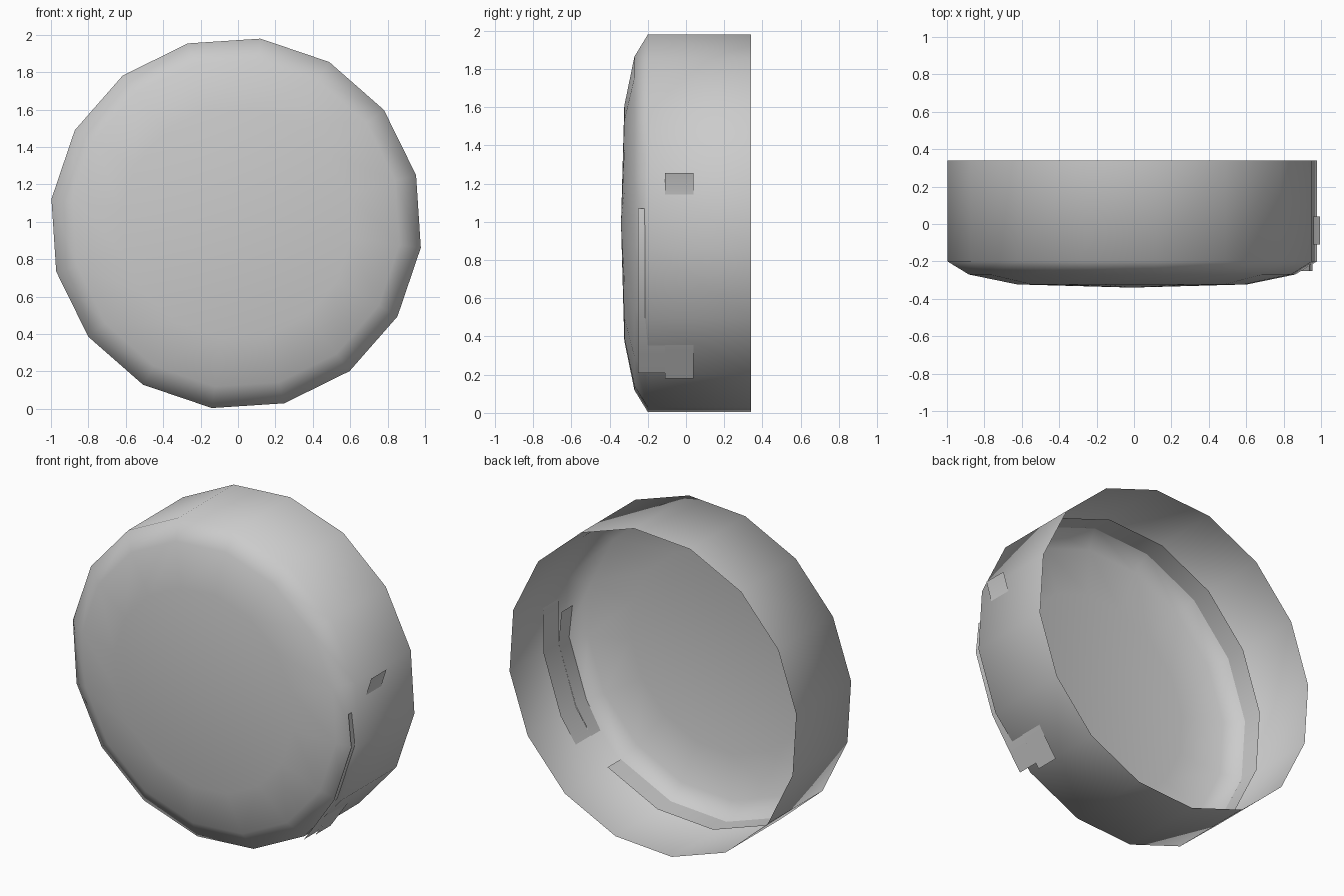
import bpy, math

if "Cube" in bpy.data.objects:
    bpy.data.objects.remove(bpy.data.objects["Cube"])

CX, CZ, R, N = -0.01, 0.992, 0.996, 16
STEP = 360 / N


def ring_xz(angle, r):
    a = math.radians(angle)
    return CX + r * math.cos(a), CZ + r * math.sin(a)


def make(name, verts, faces):
    me = bpy.data.meshes.new(name)
    me.from_pydata(verts, [], faces)
    me.polygons.foreach_set("use_smooth", [True] * len(faces))
    me.update()
    ob = bpy.data.objects.new(name, me)
    bpy.context.collection.objects.link(ob)
    return ob


def band(name, path):
    """Thin sheet along (x, z, y_front, y_back) stations."""
    verts = []
    for x, z, y0, y1 in path:
        verts += [(x, y0, z), (x, y1, z)]
    faces = [(2 * i, 2 * i + 1, 2 * i + 3, 2 * i + 2) for i in range(len(path) - 1)]
    return make(name, verts, faces)


# open-backed drum with domed front: (radius, y) profile, back rim to front
profile = [(R, 0.34), (R, -0.2), (0.88, -0.27), (0.62, -0.323)]
verts, faces = [], []
for r, y in profile:
    for k in range(N):
        x, z = ring_xz(15 + STEP * k, r)
        verts.append((x, y, z))
for j in range(len(profile) - 1):
    for k in range(N):
        n = (k + 1) % N
        faces.append((j * N + k, j * N + n, (j + 1) * N + n, (j + 1) * N + k))
verts.append((CX, -0.34, CZ))
last = (len(profile) - 1) * N
faces += [(last + k, last + (k + 1) % N, len(verts) - 1) for k in range(N)]
make("domed_shell", verts, faces)

# hoop lying just inside the wall
hoop = []
for k in range(1, 14):
    x, z = ring_xz(15 + STEP * k, 0.984)
    hoop.append((x, z, -0.2, -0.07))
band("inner_hoop", hoop)

# side strap inside the wall whose two ends poke through as tabs
band("side_strap", [(x, z, -0.11, 0.04) for x, z in
     [(0.995, 1.255), (0.955, 1.13), (0.955, 0.87), (0.835, 0.505), (0.71, 0.325), (0.61, 0.18)]])

# front strap that shows along the edge of the dome
band("front_strap", [(x, z, -0.25, -0.11) for x, z in
     [(0.935, 1.07), (0.955, 0.87), (0.835, 0.51), (0.7, 0.31), (0.63, 0.21)]])
